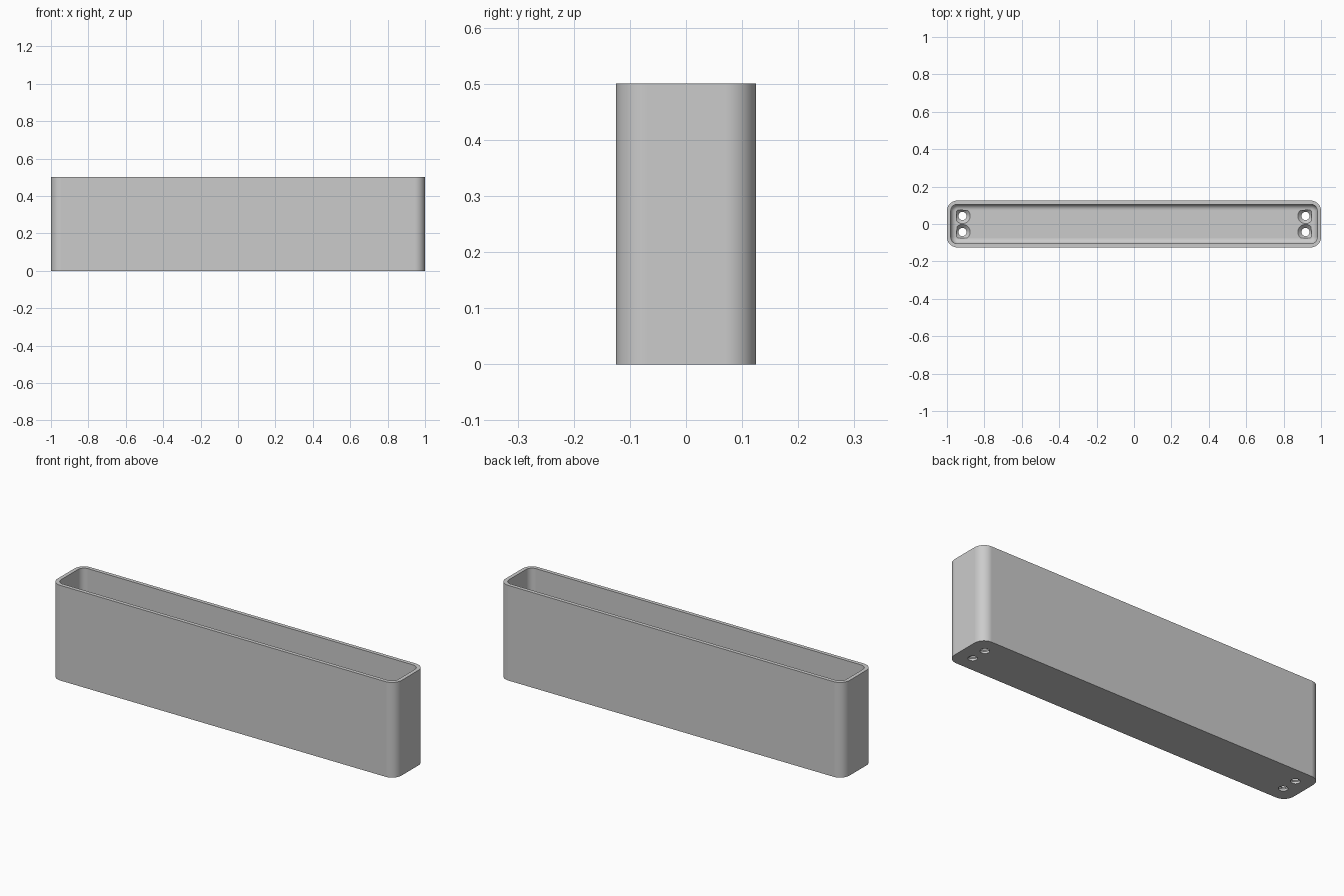
import bpy
import bmesh
from math import sin, cos, pi, radians

old = bpy.data.objects.get("Cube")
if old:
    bpy.data.objects.remove(old, do_unlink=True)

HALF_X, HALF_Y, HEIGHT = 1.0, 0.125, 0.5
CORNER, WALL, FLOOR, FILLET = 0.055, 0.02, 0.03, 0.03
HOLE_X, HOLE_Y, HOLE_R, SINK_R = 0.917, 0.043, 0.022, 0.041

bm = bmesh.new()


def close_ring(points, z):
    """Ring of vertices joined by edges at height z."""
    verts = [bm.verts.new((x, y, z)) for x, y in points]
    edges = [bm.edges.new((a, b)) for a, b in zip(verts, verts[1:] + verts[:1])]
    return verts, edges


def rounded_ring(inset, z, steps=10):
    r = max(CORNER - inset, 0.012)
    cx, cy = HALF_X - inset - r, HALF_Y - inset - r
    points = []
    for quarter, (sx, sy) in enumerate([(1, 1), (-1, 1), (-1, -1), (1, -1)]):
        for i in range(steps + 1):
            a = (quarter + i / steps) * pi / 2
            points.append((sx * cx + r * cos(a), sy * cy + r * sin(a)))
    return close_ring(points, z)


def round_hole(x, y, r, z, steps=32):
    return close_ring([(x + r * cos(2 * pi * i / steps), y + r * sin(2 * pi * i / steps))
                       for i in range(steps)], z)


def skin(rings):
    """Quads between consecutive rings."""
    for (a, _), (b, _) in zip(rings, rings[1:]):
        for i in range(len(a)):
            j = (i + 1) % len(a)
            bm.faces.new((a[i], a[j], b[j], b[i]))


# Outer wall, rim, inner wall and the fillet down to the floor
shell = [rounded_ring(0, 0), rounded_ring(0, HEIGHT),
         rounded_ring(WALL, HEIGHT), rounded_ring(WALL, FLOOR + FILLET)]
for i in range(1, 9):
    a = i / 8 * pi / 2
    shell.append(rounded_ring(WALL + FILLET * (1 - cos(a)),
                              FLOOR + FILLET * (1 - sin(a))))
skin(shell)

# Countersunk screw holes, a pair at each end
floor_edges, base_edges = list(shell[-1][1]), list(shell[0][1])
for sx in (-1, 1):
    for sy in (-1, 1):
        x, y = sx * HOLE_X, sy * HOLE_Y
        hole = [round_hole(x, y, SINK_R, FLOOR),
                round_hole(x, y, HOLE_R, FLOOR - (SINK_R - HOLE_R)),
                round_hole(x, y, HOLE_R, 0)]
        skin(hole)
        floor_edges += hole[0][1]
        base_edges += hole[-1][1]

# Floor and underside, filled around the holes
for edges, direction in ((floor_edges, 1), (base_edges, -1)):
    bmesh.ops.triangle_fill(bm, edges=edges, use_beauty=True, normal=(0, 0, direction))
bmesh.ops.recalc_face_normals(bm, faces=bm.faces)

mesh = bpy.data.meshes.new("trough")
bm.to_mesh(mesh)
bm.free()
trough = bpy.data.objects.new("trough", mesh)
bpy.context.collection.objects.link(trough)

# Plain grey finish
grey = bpy.data.materials.new("plain grey")
grey.use_nodes = True
colour = (0.6, 0.6, 0.6, 1)
grey.diffuse_color = colour
grey.node_tree.nodes["Principled BSDF"].inputs["Base Color"].default_value = colour
mesh.materials.append(grey)

# Smooth rounded corners with crisp edges
bpy.ops.object.select_all(action='DESELECT')
trough.select_set(True)
bpy.context.view_layer.objects.active = trough
bpy.ops.object.shade_smooth_by_angle(angle=radians(30))
weighted = trough.modifiers.new("even shading", 'WEIGHTED_NORMAL')
weighted.keep_sharp = True
